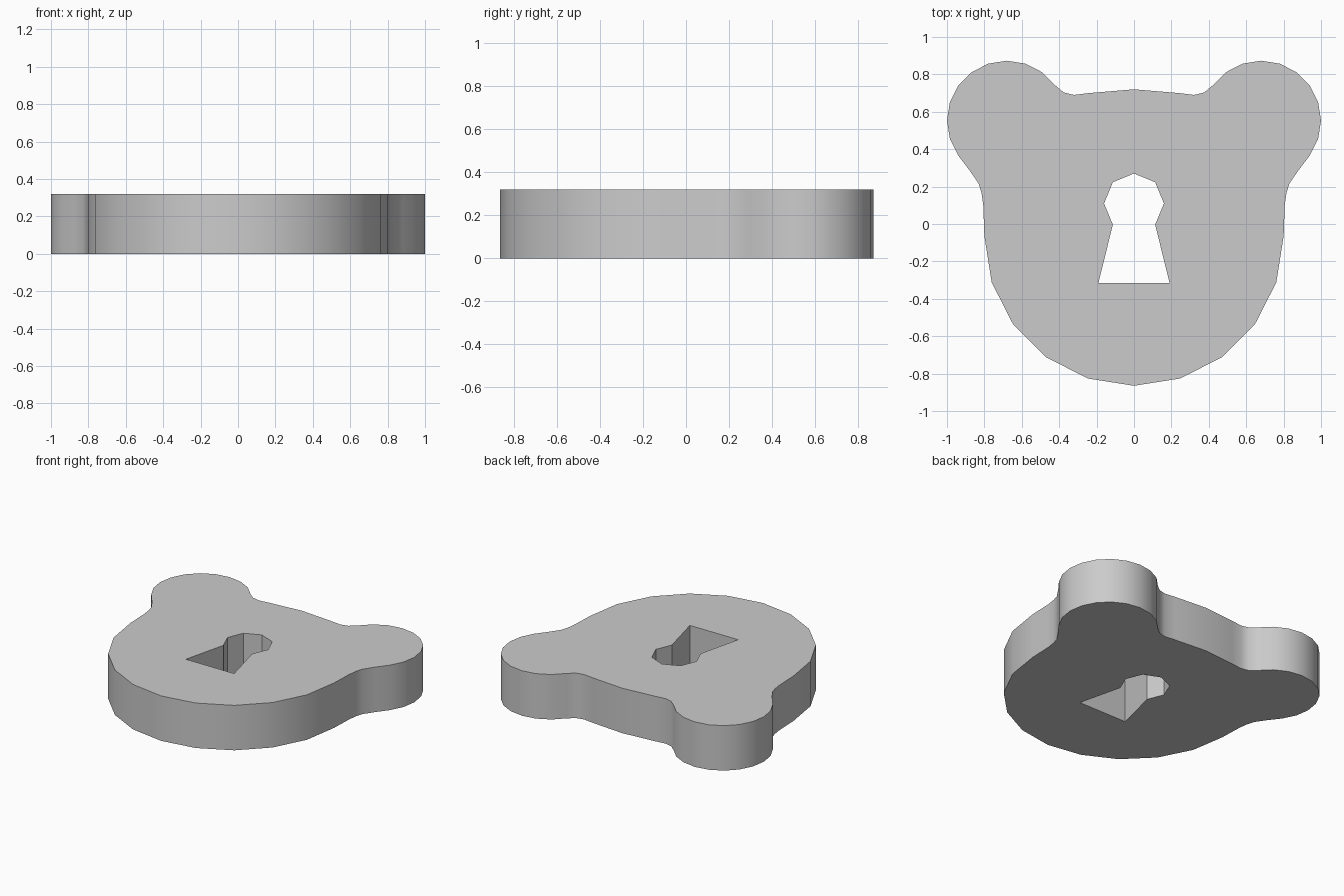
import bpy, bmesh, math

if "Cube" in bpy.data.objects:
    bpy.data.objects.remove(bpy.data.objects["Cube"])

HEIGHT = 0.32


def arc(cx, cy, r, start, end, step):
    """Points on a circle, clockwise from start to end (degrees)."""
    n = round((start - end) / step)
    return [(cx + r * math.cos(math.radians(start - i * step)),
             cy + r * math.sin(math.radians(start - i * step))) for i in range(n + 1)]


def mirrored(half):
    """Close a right-hand half profile by mirroring it across x = 0."""
    return half + [(-x, y) for x, y in reversed(half) if x > 0.001]


# Outline: shallow top edge, round ear, neck, round bowl
outline = mirrored(
    [(0, 0.72), (0.24, 0.70), (0.32, 0.69), (0.375, 0.703)]
    + arc(0.68, 0.553, 0.32, 144, -36, 18)
    + [(0.88, 0.288), (0.83, 0.215), (0.815, 0.165), (0.806, 0.1)]
    + arc(0, -0.065, 0.8, 0, -90, 18))

# Keyhole: octagonal head over a flared slot
keyhole = mirrored(arc(0, 0.11, 0.16, 90, -45, 45) + [(0.19, -0.315)])

# Flat plate with the hole, then extruded upwards
bm = bmesh.new()
edges = []
for loop in (outline, keyhole):
    vs = [bm.verts.new((x, y, 0)) for x, y in loop]
    edges += [bm.edges.new((vs[i - 1], vs[i])) for i in range(len(vs))]
bmesh.ops.triangle_fill(bm, edges=edges, use_beauty=True)
ext = bmesh.ops.extrude_face_region(bm, geom=bm.faces[:], use_keep_orig=True)
top = [g for g in ext["geom"] if isinstance(g, bmesh.types.BMVert)]
bmesh.ops.translate(bm, verts=top, vec=(0, 0, HEIGHT))
bmesh.ops.recalc_face_normals(bm, faces=bm.faces[:])

mesh = bpy.data.meshes.new("keyhole_plate")
bm.to_mesh(mesh)
bm.free()
plate = bpy.data.objects.new("keyhole_plate", mesh)
bpy.context.collection.objects.link(plate)

# Smooth outer wall, crisp rims and keyhole
bpy.context.view_layer.objects.active = plate
plate.select_set(True)
bpy.ops.object.shade_smooth_by_angle(angle=math.radians(35))
